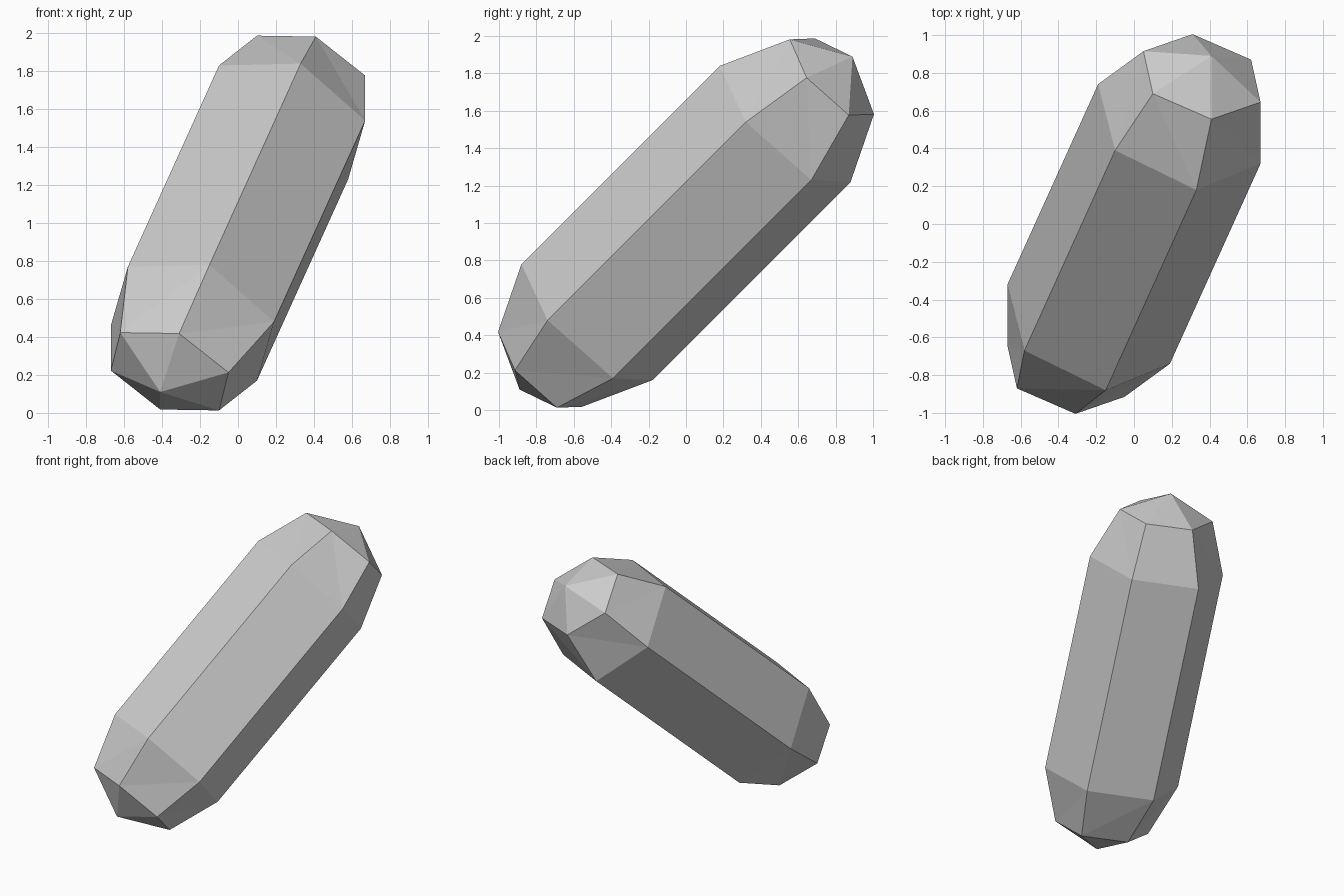
import bpy
import bmesh
from mathutils import Vector

old = bpy.data.objects.get("Cube")
if old:
    bpy.data.objects.remove(old, do_unlink=True)

# Plain grey material
grey = bpy.data.materials.new("plain grey")
grey.use_nodes = True
colour = (0.6, 0.6, 0.6, 1.0)
grey.diffuse_color = colour
grey.node_tree.nodes["Principled BSDF"].inputs["Base Color"].default_value = colour

MIDDLE = Vector((0, 0, 1))


def hexagon(centre, a, b):
    """Six points around a centre, spanned by two neighbouring spokes."""
    c, a, b = Vector(centre), Vector(a), Vector(b)
    return [c + s for s in (a, b, b - a, -a, -b, a - b)]


# Upper half, relative to the middle: shoulder ring, cap ring and tip
shoulder = hexagon((0.24, 0.53, 0.53), (-0.34, -0.14, 0.30), (0.09, -0.35, 0.31))
cap = hexagon((0.36, 0.78, 0.782), (-0.26, -0.09, 0.205), (0.05, -0.225, 0.20))
tip = Vector((0.41, 0.89, 0.89))

bm = bmesh.new()
ends = []
for sign in (1, -1):
    # The lower end is the upper one reflected through the middle
    low = [bm.verts.new(MIDDLE + sign * p) for p in shoulder]
    high = [bm.verts.new(MIDDLE + sign * p) for p in cap]
    point = bm.verts.new(MIDDLE + sign * tip)
    for i in range(6):
        j = (i + 1) % 6
        bm.faces.new((low[i], low[j], high[i]))
        bm.faces.new((low[j], high[j], high[i]))
        bm.faces.new((high[i], high[j], point))
    ends.append(low)

# Long prism sides; reflection turns each ring by half a circle
upper, lower = ends
lower = lower[3:] + lower[:3]
for i in range(6):
    j = (i + 1) % 6
    bm.faces.new((lower[i], lower[j], upper[j], upper[i]))

bmesh.ops.recalc_face_normals(bm, faces=bm.faces)
mesh = bpy.data.meshes.new("faceted_capsule")
bm.to_mesh(mesh)
bm.free()
mesh.materials.append(grey)
capsule = bpy.data.objects.new("faceted_capsule", mesh)
bpy.context.collection.objects.link(capsule)
